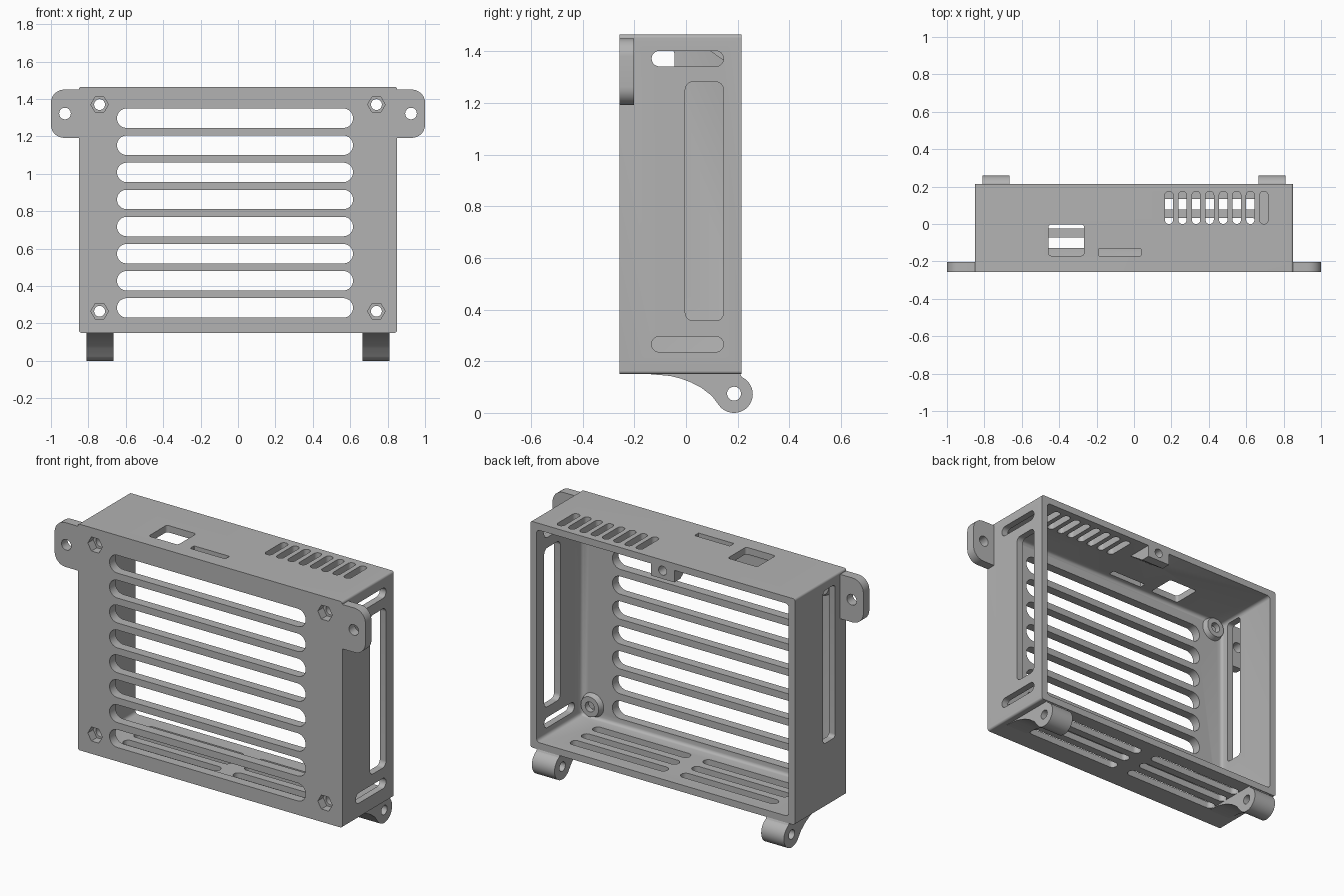
import bpy, bmesh, math

cube = bpy.data.objects.get("Cube")
if cube:
    bpy.data.objects.remove(cube, do_unlink=True)

grey = bpy.data.materials.new("light grey plastic")
grey.use_nodes = True
grey.diffuse_color = (0.45, 0.45, 0.45, 1)
grey.node_tree.nodes["Principled BSDF"].inputs["Base Color"].default_value = grey.diffuse_color

PLACE = {"x": lambda u, v, t: (t, u, v),
         "y": lambda u, v, t: (u, t, v),
         "z": lambda u, v, t: (u, v, t)}


def arc(cu, cv, r, start, end, steps=12):
    angles = [math.radians(start + (end - start) * i / steps) for i in range(steps + 1)]
    return [(cu + r * math.cos(a), cv + r * math.sin(a)) for a in angles]


def circle(cu, cv, r, sides=32):
    return arc(cu, cv, r, 0, 360, sides)[:-1]


def rounded(u0, u1, v0, v1, r):
    """Rounded rectangle outline."""
    r = min(r, (u1 - u0) / 2 - 0.0005, (v1 - v0) / 2 - 0.0005)
    pts = []
    for cu, cv, a in ((u1 - r, v1 - r, 0), (u0 + r, v1 - r, 90),
                      (u0 + r, v0 + r, 180), (u1 - r, v0 + r, 270)):
        pts += arc(cu, cv, r, a, a + 90, 8)
    return pts


def prism(bm, outline, axis, a, b, end_outline=None):
    """Extrude an outline along an axis, optionally tapering to a second one."""
    place = PLACE[axis]
    low = [bm.verts.new(place(u, v, a)) for u, v in outline]
    high = [bm.verts.new(place(u, v, b)) for u, v in end_outline or outline]
    bm.faces.new(low)
    bm.faces.new(high[::-1])
    for i in range(len(low)):
        j = (i + 1) % len(low)
        bm.faces.new((low[j], low[i], high[i], high[j]))


def make(name, bm):
    bmesh.ops.recalc_face_normals(bm, faces=bm.faces)
    mesh = bpy.data.meshes.new(name)
    bm.to_mesh(mesh)
    bm.free()
    mesh.materials.append(grey)
    obj = bpy.data.objects.new(name, mesh)
    bpy.context.collection.objects.link(obj)
    return obj


def part(name, *prisms):
    bm = bmesh.new()
    for p in prisms:
        prism(bm, *p)
    return make(name, bm)


def select(obj):
    bpy.ops.object.select_all(action="DESELECT")
    obj.select_set(True)
    bpy.context.view_layer.objects.active = obj


def cut(obj, cutter):
    """Subtract the cutter, then discard it."""
    cutter.hide_render = True
    mod = obj.modifiers.new("cut", "BOOLEAN")
    mod.operation, mod.solver, mod.object = "DIFFERENCE", "EXACT", cutter
    select(obj)
    bpy.ops.object.modifier_apply(modifier=mod.name)
    bpy.data.objects.remove(cutter, do_unlink=True)


W, FRONT, BACK, LOW, TOP, WALL = 0.851, -0.257, 0.215, 0.15, 1.465, 0.04
INNER = FRONT + 0.055

# Shell: a box open at the back, with softened inner edges
shell = part("case_shell", (rounded(-W, W, LOW, TOP, 0.013), "y", FRONT, BACK))
bm = bmesh.new()
prism(bm, [(-W + WALL, LOW + WALL), (W - WALL, LOW + WALL),
           (W - WALL, TOP - WALL), (-W + WALL, TOP - WALL)], "y", INNER, BACK + 0.1)
bmesh.ops.bevel(bm, geom=bm.edges[:], offset=0.018, segments=3, profile=0.5, affect="EDGES")
cut(shell, make("cavity_cutter", bm))

# Openings
openings = []
for i in range(8):                                   # front grille
    z = 0.283 + 0.1449 * i
    openings.append((rounded(-0.647, 0.615, z - 0.052, z + 0.052, 0.052), "y", FRONT - 0.1, INNER + 0.03))
for i in range(8):                                   # top vents
    x = 0.187 + 0.0725 * i
    openings.append((rounded(x - 0.022, x + 0.022, 0, 0.175, 0.022), "z", TOP - 0.07, TOP + 0.1))
openings.append((rounded(-0.457, -0.267, -0.17, -0.002, 0.015), "z", TOP - 0.07, TOP + 0.1))
openings.append((rounded(-0.19, 0.038, -0.17, -0.132, 0.004), "z", TOP - 0.07, TOP + 0.1))
for y in (-0.1, 0.003, 0.106):                       # bottom vents
    for x in (-0.355, 0.355):
        openings.append((rounded(x - 0.31, x + 0.31, y - 0.028, y + 0.028, 0.028), "z", LOW - 0.1, LOW + 0.06))
for y0, y1, z0, z1 in ((-0.133, 0.145, 1.342, 1.402), (-0.133, 0.145, 0.236, 0.296),
                       (-0.003, 0.145, 0.357, 1.282)):  # left side slots
    openings.append((rounded(y0, y1, z0, z1, 0.03), "x", W - 0.07, W + 0.1))
openings.append((rounded(-0.155, -0.045, 0.52, 1.41, 0.02), "x", -W - 0.1, -W + 0.07))
cut(shell, part("opening_cutter", *openings))

# Corner screw positions: hex pockets in front, bosses inside
corners = [(x, z) for x in (-0.74, 0.74) for z in (0.265, 1.37)]
bosses = part("screw_bosses", *[(circle(x, z, 0.075), "y", INNER - 0.015, INNER + 0.03,
                                 circle(x, z, 0.058)) for x, z in corners])
for obj in (shell, bosses):
    cut(obj, part("hex_cutter", *[(circle(x, z, 0.047, 6), "y", FRONT - 0.1, INNER - 0.005) for x, z in corners]))
    cut(obj, part("screw_cutter", *[(circle(x, z, 0.029), "y", FRONT - 0.1, INNER + 0.1) for x, z in corners]))

# Catch block under the rear of the top wall
catch = part("rear_catch", ([(BACK, TOP - 0.03), (BACK, 1.355), (0.16, 1.355),
                             (0.06, 1.425), (0.06, TOP - 0.03)], "x", -0.075, 0.075))
for obj in (shell, catch):
    cut(obj, part("catch_cutter", (circle(0, 1.403, 0.026), "y", 0.1, BACK + 0.1)))

# Mounting ears and hinge feet on both sides
hinge = [(0.2, LOW + 0.02), (-0.14, LOW + 0.02), (-0.14, 0.15), (-0.06, 0.143), (-0.02, 0.133),
         (0.02, 0.118), (0.06, 0.097), (0.1, 0.066)] + arc(0.186, 0.0725, 0.0725, 222, 425, 28)
moving = [shell, bosses, catch]
for side, s in (("right", -1), ("left", 1)):
    x0, x1 = sorted((s * 0.78, s * 1.0))
    ear = part(side + "_mounting_ear", (rounded(x0, x1, 1.192, 1.45, 0.07), "y", FRONT, INNER))
    # trim the ear flush with the outside of the shell
    t0, t1 = sorted((s * 0.7, s * (W - 0.005)))
    cut(ear, part("trim_cutter", (rounded(t0, t1, 1, 1.6, 0.001), "y", FRONT - 0.1, INNER + 0.1)))
    cut(ear, part("ear_cutter", (circle(s * 0.925, 1.322, 0.031), "y", FRONT - 0.1, INNER + 0.1)))
    x0, x1 = sorted((s * 0.665, s * 0.811))
    foot = part(side + "_hinge_foot", (hinge, "x", x0, x1))
    cut(foot, part("pin_cutter", (circle(0.186, 0.0745, 0.027), "x", x0 - 0.1, x1 + 0.1)))
    moving += [ear, foot]

for obj in moving:
    select(obj)
    bpy.ops.object.shade_smooth_by_angle(angle=math.radians(30))
